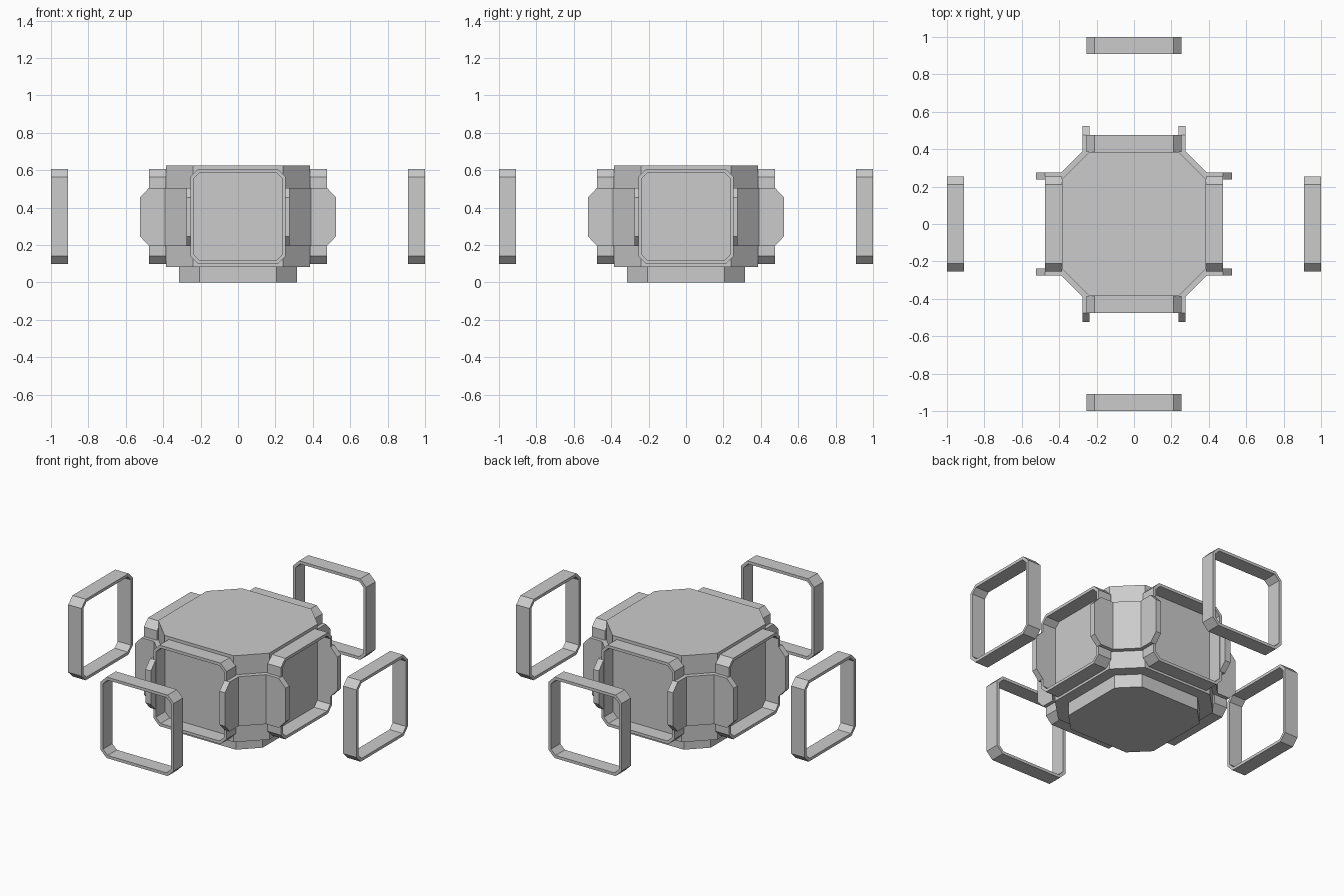
import bpy, math
from mathutils import Matrix, Vector

if "Cube" in bpy.data.objects:
    bpy.data.objects.remove(bpy.data.objects["Cube"])


def make(name, verts, faces, turn=0):
    me = bpy.data.meshes.new(name)
    me.from_pydata([tuple(v) for v in verts], [], faces)
    me.transform(Matrix.Rotation(turn * math.pi / 2, 4, 'Z'))
    me.update()
    ob = bpy.data.objects.new(name, me)
    bpy.context.collection.objects.link(ob)
    return ob


def octagon(half, flat):
    h, f = half, flat
    return [(f, -h), (h, -f), (h, f), (f, h), (-f, h), (-h, f), (-h, -f), (-f, -h)]


def loft(rings, caps=True):
    n = len(rings[0])
    verts = [v for r in rings for v in r]
    faces = [(k * n + i, k * n + (i + 1) % n, (k + 1) * n + (i + 1) % n, (k + 1) * n + i)
             for k in range(len(rings) - 1) for i in range(n)]
    if caps:
        faces += [tuple(reversed(range(n))), tuple(range(len(verts) - n, len(verts)))]
    return verts, faces


def prism(name, half, flat, z0, z1):
    make(name, *loft([[(x, y, z) for x, y in octagon(half, flat)] for z in (z0, z1)]))


# Central body and foot
prism("body", 0.385, 0.24, 0.083, 0.625)
prism("base", 0.315, 0.205, 0.0, 0.083)


# Square frames with cut corners, facing +x before turning
def frame(name, x0, x1, turn):
    wall, zc = 0.018, 0.352
    outer, inner = octagon(0.254, 0.212), octagon(0.254 - wall, 0.212 - wall * 0.41)
    loops = [(outer, x0), (outer, x1), (inner, x1), (inner, x0), (outer, x0)]
    v, f = loft([[(x, y, z + zc) for y, z in o] for o, x in loops[:4]], caps=False)
    f += [(24 + i, 24 + (i + 1) % 8, (i + 1) % 8, i) for i in range(8)]
    make(name, v, f, turn)


# Corner brackets: diagonal plate with two outward flanges, ends clipped
def bracket(name, turn):
    a, b, k = 0.238, 0.276, 0.389
    rings = []
    for z, e in ((0.195, 0.476), (0.245, 0.523), (0.455, 0.523), (0.505, 0.476)):
        rings.append([(e, a, z), (e, b, z), (k, b, z), (b, k, z),
                      (b, e, z), (a, e, z), (a, 0.385, z), (0.385, a, z)])
    make(name, *loft(rings), turn)


for i, side in enumerate(("right", "back", "left", "front")):
    frame(side + "_port_frame", 0.384, 0.476, i)
    frame(side + "_outer_frame", 0.908, 1.0, i)
    bracket("corner_bracket_%d" % (i + 1), i)
